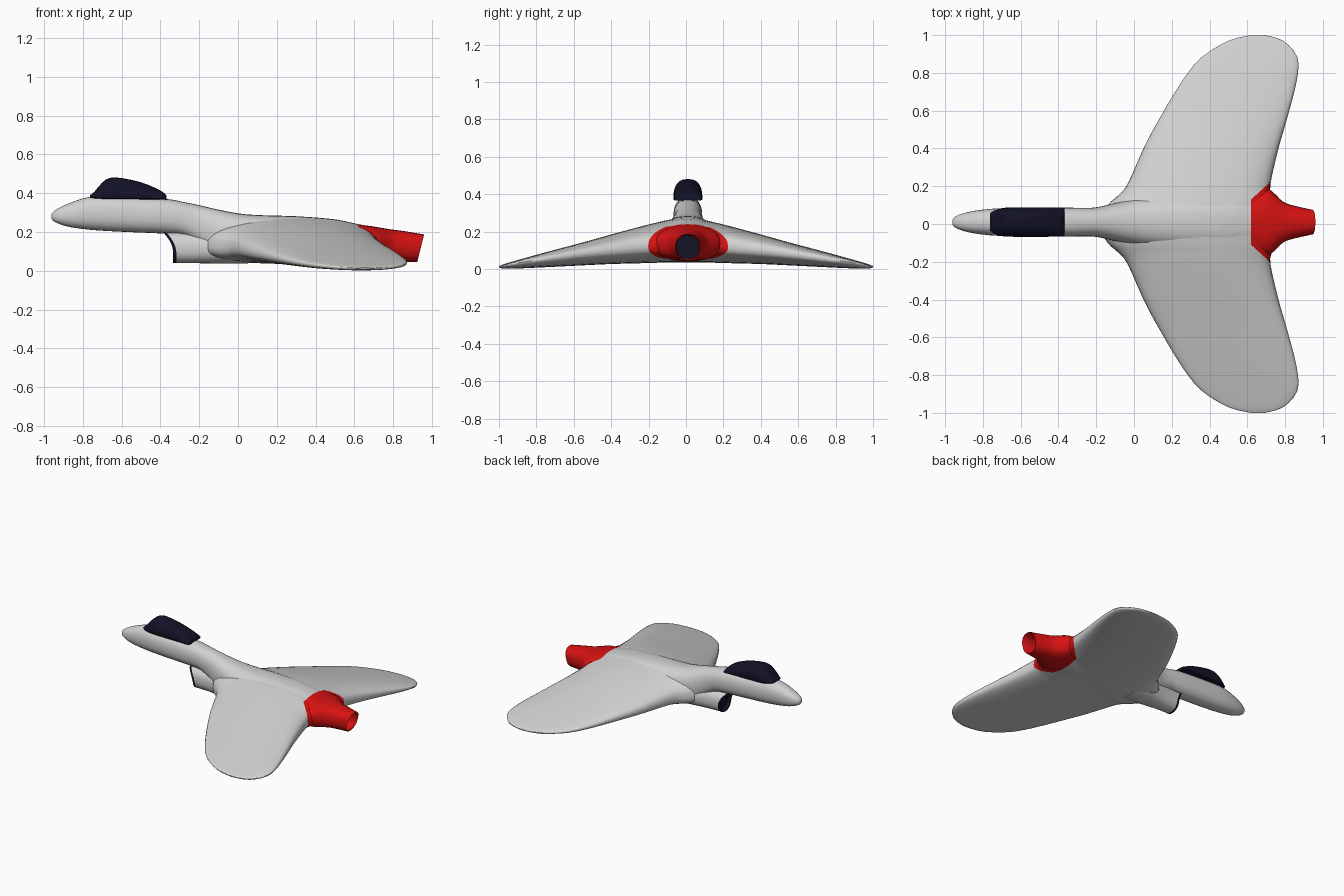
import bpy, bmesh, math
from mathutils import Vector

cube = bpy.data.objects.get("Cube")
if cube:
    bpy.data.objects.remove(cube, do_unlink=True)


def material(name, rgb):
    m = bpy.data.materials.new(name)
    m.use_nodes = True
    m.diffuse_color = (*rgb, 1)
    m.node_tree.nodes["Principled BSDF"].inputs["Base Color"].default_value = (*rgb, 1)
    return m


GREY = material("light grey", (0.64, 0.64, 0.64))
RED = material("bright red", (0.68, 0.006, 0.006))
NAVY = material("dark navy", (0.006, 0.006, 0.02))
MID_Y = 0.01


def refine(rows, steps):
    """Catmull-Rom interpolation between rows of numbers."""
    out = []
    for i in range(len(rows) - 1):
        a, b = rows[max(i - 1, 0)], rows[i]
        c, d = rows[i + 1], rows[min(i + 2, len(rows) - 1)]
        for s in range(steps):
            t = s / steps
            out.append([q + t * (r - p) / 2 + t * t * (2 * p - 5 * q + 4 * r - u) / 2
                        + t ** 3 * (3 * (q - r) + u - p) / 2
                        for p, q, r, u in zip(a, b, c, d)])
    return out + [list(rows[-1])]


def section(half, mid, top, bottom, power, count):
    """Rounded outline: sideways offset and height."""
    pts = []
    for k in range(count):
        a = math.tau * k / count
        s, c = math.sin(a), math.cos(a)
        rise = abs(s) ** power
        pts.append((half * math.copysign(abs(c) ** power, c) if power < 0.95 and half < 0.3 else half * c,
                    mid + (top - mid) * rise if s >= 0 else mid - (mid - bottom) * rise))
    return pts


def skin(name, rings, mats, caps=(True, True), cuts=(), rule=None):
    """Bridge rings of points into a smooth shaded object."""
    bm = bmesh.new()
    loops = [[bm.verts.new(p) for p in ring] for ring in rings]
    n = len(loops[0])
    for a, b in zip(loops, loops[1:]):
        for k in range(n):
            bm.faces.new((a[k], a[(k + 1) % n], b[(k + 1) % n], b[k]))
    for wanted, loop in zip(caps, (loops[0], loops[-1])):
        if wanted:
            bm.faces.new(loop)
    bmesh.ops.recalc_face_normals(bm, faces=bm.faces)
    for co, normal in cuts:
        bmesh.ops.bisect_plane(bm, geom=bm.verts[:] + bm.edges[:] + bm.faces[:],
                               dist=0.0001, plane_co=co, plane_no=normal)
    if rule:
        for f in bm.faces:
            f.material_index = int(rule(f.calc_center_median()))
    me = bpy.data.meshes.new(name)
    bm.to_mesh(me)
    bm.free()
    for m in mats:
        me.materials.append(m)
    ob = bpy.data.objects.new(name, me)
    bpy.context.collection.objects.link(ob)
    bpy.ops.object.select_all(action="DESELECT")
    ob.select_set(True)
    bpy.context.view_layer.objects.active = ob
    bpy.ops.object.shade_smooth_by_angle(angle=math.radians(45))
    return ob


def along_x(rows, power=0.85, count=28, shear=None):
    """Rings from rows of x, half width, top, bottom (and middle height)."""
    rings = []
    for x, half, top, bottom, *mid in rows:
        m = mid[0] if mid else (top + bottom) / 2
        rings.append([(x + (shear(x, z) if shear else 0), MID_Y + y, z)
                      for y, z in section(half, m, top, bottom, power, count)])
    return rings


# Tail colour border: straight across, then raked along the wing roots
def is_tail(p):
    return p.x > 0.62 and abs(p.y - MID_Y) < 0.215 and p.x - 0.62 > (abs(p.y - MID_Y) - 0.12) * 1.1


cuts = [((0.62, 0, 0), (1, 0, 0))]
for side in (1, -1):
    cuts.append(((0.62, MID_Y + side * 0.12, 0), (1, -1.1 * side, 0)))


# Fuselage from nose to open nozzle, with the rear end raked
def nozzle_rake(x, z):
    return max(0, min(1, (x - 0.8) / 0.14)) * 0.25 * (z - 0.115)


fuselage = [
    (-0.962, 0.01, 0.292, 0.27), (-0.945, 0.03, 0.31, 0.252), (-0.88, 0.053, 0.344, 0.228),
    (-0.76, 0.07, 0.382, 0.211), (-0.6, 0.076, 0.382, 0.201), (-0.37, 0.077, 0.37, 0.191),
    (-0.28, 0.075, 0.354, 0.18), (-0.2, 0.078, 0.338, 0.13), (-0.1, 0.1, 0.315, 0.06),
    (0.05, 0.13, 0.29, 0.04), (0.3, 0.15, 0.281, 0.04), (0.5, 0.16, 0.265, 0.04),
    (0.62, 0.16, 0.24, 0.04), (0.7, 0.178, 0.228, 0.042), (0.74, 0.155, 0.221, 0.045),
    (0.79, 0.108, 0.213, 0.045), (0.85, 0.086, 0.204, 0.045), (0.942, 0.066, 0.187, 0.045)]
skin("fuselage", along_x(refine(fuselage, 3), shear=nozzle_rake), [GREY, RED],
     caps=(True, False), cuts=cuts, rule=is_tail)

# Nozzle lining and the dark disc deep inside
lining = [(0.942, 0.066, 0.187, 0.045), (0.935, 0.061, 0.181, 0.051), (0.76, 0.062, 0.18, 0.054)]
skin("nozzle_lining", along_x(lining, shear=nozzle_rake), [RED], caps=(False, False))
skin("nozzle_core", along_x([(0.75, 0.064, 0.182, 0.052), (0.765, 0.064, 0.182, 0.052)], 1), [NAVY])

# Wing across the full span: y, leading x, trailing x, middle, top and bottom heights
half_wing = [
    (0, -0.2, 0.74, 0.12, 0.278, 0.035), (0.1, -0.14, 0.735, 0.12, 0.262, 0.035),
    (0.15, -0.085, 0.73, 0.12, 0.25, 0.034), (0.21, -0.035, 0.722, 0.12, 0.236, 0.032),
    (0.4, 0.05, 0.765, 0.1, 0.185, 0.027), (0.55, 0.13, 0.808, 0.083, 0.143, 0.02),
    (0.75, 0.25, 0.86, 0.055, 0.09, 0.01), (0.88, 0.355, 0.866, 0.036, 0.054, 0.004),
    (0.97, 0.5, 0.79, 0.02, 0.028, 0.002), (1, 0.62, 0.69, 0.013, 0.016, 0.009)]
span = refine(half_wing, 3)
span = [[-r[0]] + r[1:] for r in reversed(span[1:])] + span
wing_rings = []
for y, lead, trail, mid, top, bottom in span:
    wing_rings.append([((lead + trail) / 2 + u * (trail - lead) / 2, y, z)
                       for u, z in section(1, mid, top, bottom, 0.7, 40)])
skin("wing", wing_rings, [GREY, RED], cuts=cuts, rule=is_tail)


# Belly intake with a swept dark lip and a shallow dark mouth
def intake_sweep(x, z):
    return -0.045 * max(0, (z - 0.09) / 0.1) ** 2 if x < -0.25 else 0


duct = [(-0.32, 0.069, 0.2, 0.04), (-0.22, 0.075, 0.2, 0.039),
        (-0.1, 0.095, 0.2, 0.037), (0.05, 0.12, 0.2, 0.036)]
skin("intake_duct", along_x(duct, shear=intake_sweep), [GREY], caps=(False, True))
mouth = [(-0.318, 0.07, 0.201, 0.039), (-0.334, 0.07, 0.201, 0.039),
         (-0.334, 0.063, 0.194, 0.046), (-0.305, 0.062, 0.193, 0.047)]
skin("intake_mouth", along_x(mouth, shear=intake_sweep), [NAVY], caps=(False, True))

# Canopy with a rounded front and a squared rear edge
canopy = [
    (-0.762, 0.045, 0.39, 0.378, 0.383), (-0.74, 0.061, 0.408, 0.372, 0.38),
    (-0.7, 0.074, 0.455, 0.37, 0.377), (-0.66, 0.077, 0.479, 0.369, 0.376),
    (-0.6, 0.078, 0.478, 0.369, 0.375), (-0.5, 0.078, 0.456, 0.368, 0.374),
    (-0.42, 0.077, 0.424, 0.367, 0.373), (-0.38, 0.076, 0.4, 0.366, 0.371),
    (-0.368, 0.074, 0.384, 0.365, 0.37)]
skin("canopy", along_x(refine(canopy, 2), power=0.8), [NAVY])
